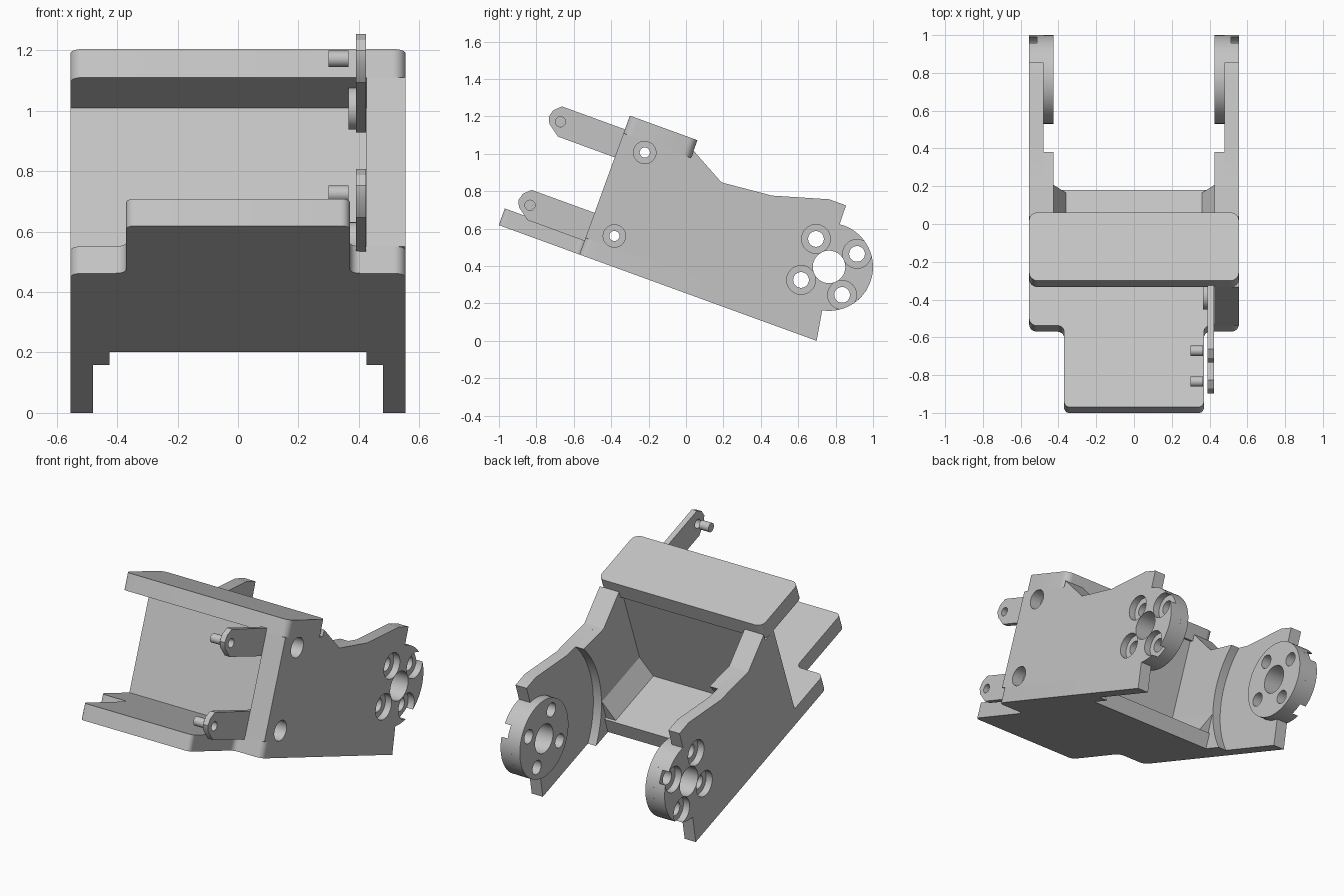
import bpy, bmesh, math
from mathutils import Matrix, Vector

if "Cube" in bpy.data.objects:
    bpy.data.objects.remove(bpy.data.objects["Cube"], do_unlink=True)

grey = bpy.data.materials.new("plain grey")
grey.use_nodes = True
COL = (0.55, 0.55, 0.55, 1)
grey.diffuse_color = COL
grey.node_tree.nodes["Principled BSDF"].inputs["Base Color"].default_value = COL

# The bracket is drawn square in (x, u, v), then tipped 20 degrees nose up
TILT = Matrix.Translation((0, -0.57, 0.462)) @ Matrix.Rotation(math.radians(-20), 4, 'X')
HALF, INNER, STEP = 0.555, 0.425, 0.48      # outer, thick-wall and thin-arm x positions
FLOOR, ROOF, TOP = 0.095, 0.69, 0.79        # heights above the underside
FLOOR_END = 0.763
HUB, HUB_R, CLEAR_R = (1.277, 0.394), 0.235, 0.555


def prism(name, pts, a, b, axis):
    """Extrude a 2D outline from a to b along axis x, u or v."""
    place = {'x': lambda p, t: (t, p[0], p[1]),
             'u': lambda p, t: (p[0], t, p[1]),
             'v': lambda p, t: (p[0], p[1], t)}[axis]
    bm = bmesh.new()
    lo = [bm.verts.new(place(p, a)) for p in pts]
    hi = [bm.verts.new(place(p, b)) for p in pts]
    bm.faces.new(lo)
    bm.faces.new(hi)
    n = len(pts)
    for i in range(n):
        j = (i + 1) % n
        bm.faces.new((lo[i], lo[j], hi[j], hi[i]))
    bmesh.ops.recalc_face_normals(bm, faces=bm.faces)
    bm.transform(TILT)
    me = bpy.data.meshes.new(name)
    bm.to_mesh(me)
    bm.free()
    me.materials.append(grey)
    ob = bpy.data.objects.new(name, me)
    bpy.context.collection.objects.link(ob)
    return ob


def arc(c, r, a0, a1, n=32):
    return [(c[0] + r * math.cos(a0 + (a1 - a0) * i / n),
             c[1] + r * math.sin(a0 + (a1 - a0) * i / n)) for i in range(n + 1)]


def circle(c, r, n=40):
    return arc(c, r, 0, 2 * math.pi, n)[:-1]


def rounded(corners, steps=6):
    """Outline from (x, y, radius) corners with curved fillets."""
    out = []
    for i, (x, y, r) in enumerate(corners):
        p = Vector((x, y))
        if r == 0:
            out.append((x, y))
            continue
        before = Vector(corners[i - 1][:2])
        after = Vector(corners[(i + 1) % len(corners)][:2])
        s = p + (before - p).normalized() * r
        e = p + (after - p).normalized() * r
        centre = s + e - p
        for k in range(steps + 1):
            t = k / steps * math.pi / 2
            q = centre + (s - centre) * math.cos(t) + (e - centre) * math.sin(t)
            out.append((q.x, q.y))
    return out


def bore(ob, c, r, a, b):
    """Cut a round hole along x from a to b."""
    cutter = prism("cutter", circle(c, r), a, b, 'x')
    cutter.hide_render = True
    mod = ob.modifiers.new("bore", 'BOOLEAN')
    mod.operation, mod.solver, mod.object = 'DIFFERENCE', 'EXACT', cutter
    bpy.context.view_layer.objects.active = ob
    bpy.ops.object.modifier_apply(modifier=mod.name)
    bpy.data.objects.remove(cutter, do_unlink=True)


parts = []

# Floor with a narrower front tongue
W, T = HALF, 0.37
parts.append(prism("floor", rounded([
    (-W, FLOOR_END, 0), (-W, 0, 0.04), (-T, 0, 0.035), (-T, -0.459, 0.03),
    (T, -0.459, 0.03), (T, 0, 0.035), (W, 0, 0.04), (W, FLOOR_END, 0)]), 0, FLOOR, 'v'))

# Roof slab and cross wall
parts.append(prism("roof", rounded([
    (-W, 0.384, 0.045), (-W, 0, 0.045), (W, 0, 0.045), (W, 0.384, 0.045)]), ROOF, TOP, 'v'))
parts.append(prism("cross_wall", [(-INNER, 0.298), (INNER, 0.298), (INNER, 0.36), (-INNER, 0.36)],
                   FLOOR, ROOF, 'v'))

lever_holes = [(0.142, 0.632), (0.142, 0.157)]
bolts = [(HUB[0] + 0.165 * math.cos(math.radians(a)), HUB[1] + 0.165 * math.sin(math.radians(a)))
         for a in (45, 135, 225, 315)]

# Side walls, arms and hubs; the right wall begins at the cross wall
for side, s, u0 in (("left", 1, 0.0), ("right", -1, 0.298)):
    front = [(u0, FLOOR), (u0, ROOF), (0.384, ROOF), (0.384, 0.73), (0.582, 0.622)]
    back = [(FLOOR_END, 0), (FLOOR_END, FLOOR)]
    rim = arc(HUB, HUB_R, math.radians(96), math.radians(-79))
    plate = prism(side + "_arm", front + [(0.86, 0.648), (1.154, 0.734), (1.25, 0.734)]
                  + rim + [(1.35, 0)] + back, s * STEP, s * HALF, 'x')
    relief = arc(HUB, CLEAR_R, math.atan2(0.246, -0.497),
                 math.atan2(-0.394, -0.391) + 2 * math.pi, 24)
    liner = prism(side + "_wall_liner", front + relief + back, s * INNER, s * STEP, 'x')
    hub = prism(side + "_hub", circle(HUB, HUB_R, 64), s * INNER, s * STEP, 'x')

    # Hub centre hole, bolt holes and counterbores
    for ob in (plate, hub):
        bore(ob, HUB, 0.087, s * 0.3, s * 0.7)
        for c in bolts:
            bore(ob, c, 0.042, s * 0.3, s * 0.7)
    for c in bolts:
        bore(plate, c, 0.077, s * 0.513, s * 0.7)

    # Lever pivot holes in the closed side
    if s > 0:
        for c in lever_holes:
            bore(plate, c, 0.06, 0.3, 0.7)
            bore(liner, c, 0.027, 0.3, 0.7)

    # Sloped gusset between floor and wall
    gusset = prism(side + "_gusset", [(s * INNER, FLOOR), (s * 0.36, FLOOR), (s * INNER, FLOOR + 0.12)],
                   0.36, FLOOR_END - 0.015, 'u')
    parts += [plate, liner, hub, gusset]

# Two levers with a boss at each end
for name, (hu, hv) in zip(("upper", "lower"), lever_holes):
    tip = (-0.338, hv)
    outline = [(-0.324, hv - 0.079), (-0.39, hv - 0.03), (-0.406, hv + 0.004),
               (-0.395, hv + 0.045), (-0.358, hv + 0.08)]
    outline += arc((hu, hv), 0.08, math.pi / 2, -math.pi / 2, 20)
    bar = prism(name + "_lever", outline, 0.39, 0.424, 'x')
    pivot = prism(name + "_lever_pivot_boss", circle((hu, hv), 0.07), 0.365, 0.39, 'x')
    end = prism(name + "_lever_tip_boss",
                [(-0.33, hv - 0.07), (-0.38, hv - 0.03), (-0.4, hv + 0.004), (-0.388, hv + 0.042),
                 (-0.355, hv + 0.07)] + arc(tip, 0.07, math.pi / 2, -math.pi / 2, 16),
                0.365, 0.39, 'x')
    for ob, holes in ((bar, [(hu, hv), tip]), (pivot, [(hu, hv)]), (end, [tip])):
        for c in holes:
            bore(ob, c, 0.027, 0.3, 0.7)
    parts += [bar, pivot, end]

# Smooth round surfaces, keep edges crisp
bpy.ops.object.select_all(action='DESELECT')
for ob in parts:
    ob.select_set(True)
bpy.context.view_layer.objects.active = parts[0]
bpy.ops.object.shade_smooth_by_angle(angle=math.radians(30))
